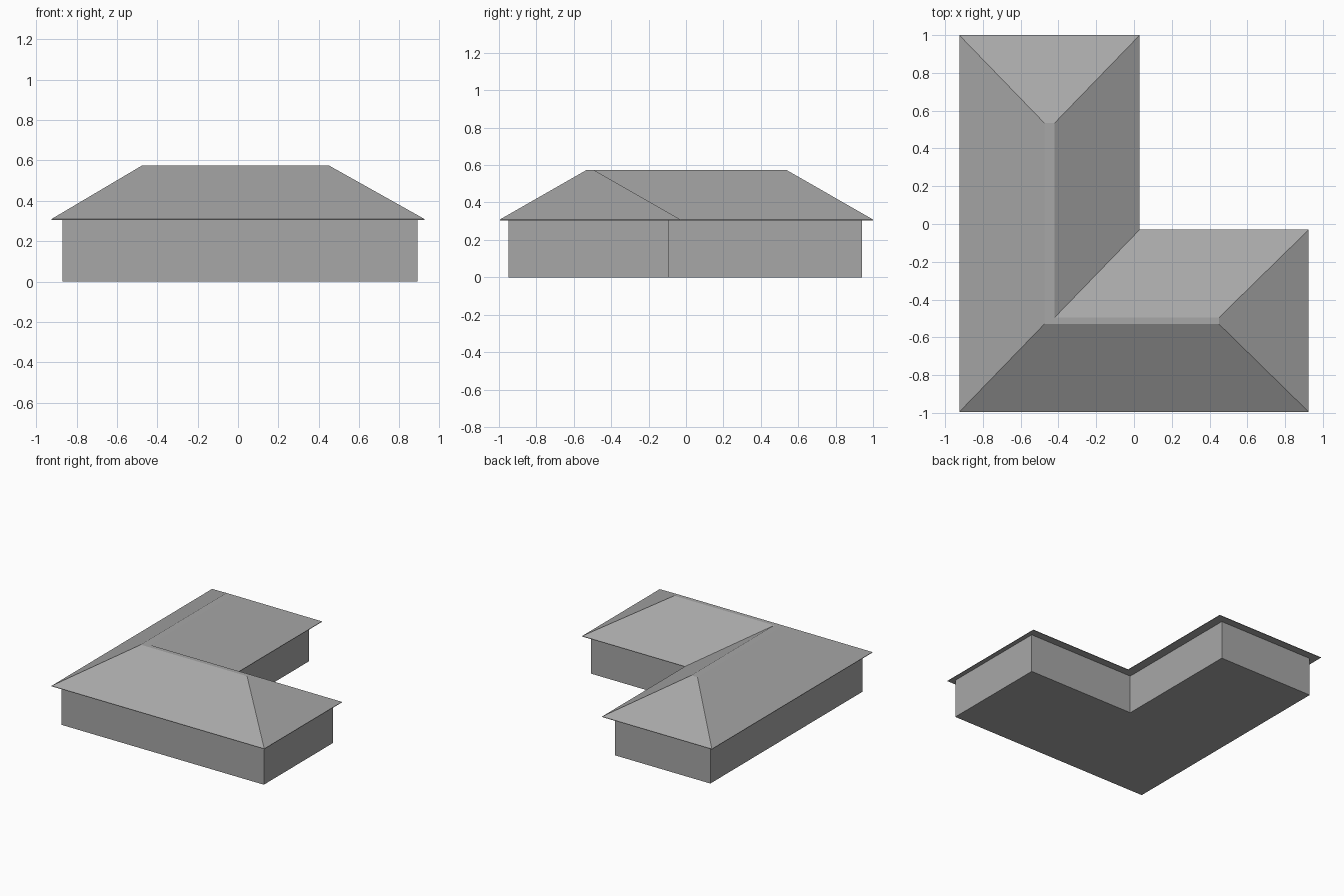
import bpy
import bmesh

cube = bpy.data.objects.get("Cube")
if cube:
    bpy.data.objects.remove(cube, do_unlink=True)

# One plain grey for the whole building
grey = bpy.data.materials.new("plain grey")
grey.use_nodes = True
colour = (0.39, 0.39, 0.39, 1)
grey.diffuse_color = colour
grey.node_tree.nodes["Principled BSDF"].inputs["Base Color"].default_value = colour


def l_outline(left, right, front, back, inner_x, inner_y):
    """Counter-clockwise L-shaped plan: a front wing and a left wing."""
    return [(left, front), (right, front), (right, inner_y),
            (inner_x, inner_y), (inner_x, back), (left, back)]


def loft(name, levels):
    """Closed solid through matching outlines, given as (outline, height)."""
    bm = bmesh.new()
    rings = [[bm.verts.new((x, y, z)) for x, y in outline] for outline, z in levels]
    for low, high in zip(rings, rings[1:]):
        for i in range(len(low)):
            j = (i + 1) % len(low)
            bm.faces.new((low[i], low[j], high[j], high[i]))
    bm.faces.new(rings[0][::-1])
    bm.faces.new(rings[-1])
    bmesh.ops.recalc_face_normals(bm, faces=bm.faces)
    mesh = bpy.data.meshes.new(name)
    bm.to_mesh(mesh)
    bm.free()
    mesh.materials.append(grey)
    obj = bpy.data.objects.new(name, mesh)
    bpy.context.collection.objects.link(obj)
    return obj


EAVE, RIDGE = 0.305, 0.575

# Walls
walls = l_outline(-0.87, 0.89, -0.95, 0.94, -0.04, -0.09)
loft("walls", [(walls, 0), (walls, EAVE)])

# Hipped roof with thin eaves and a narrow flat ridge
eaves = l_outline(-0.925, 0.925, -0.995, 1.0, 0.03, -0.03)
ridge = l_outline(-0.475, 0.45, -0.53, 0.535, -0.42, -0.495)
loft("hipped_roof", [(eaves, EAVE), (eaves, EAVE + 0.004), (ridge, RIDGE)])
